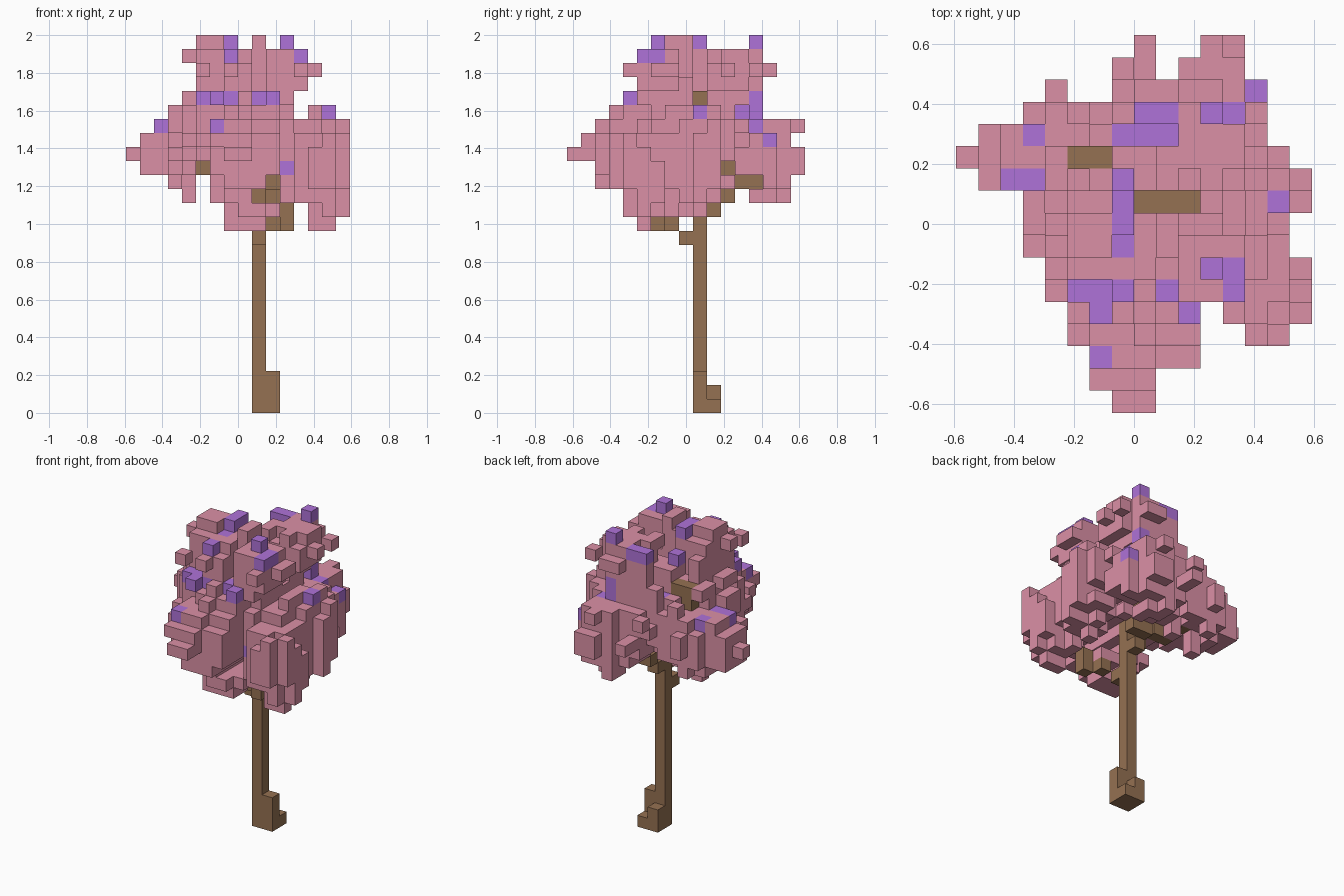
import bpy
import bmesh
import random
from mathutils import Vector

random.seed(4)
cube = bpy.data.objects.get("Cube")
if cube:
    bpy.data.objects.remove(cube, do_unlink=True)

SIZE = 2 / 27                      # edge length of one block
CENTRE = Vector((8, 8.5, 0))       # grid point that sits on the origin


def make_material(name, red, green, blue):
    material = bpy.data.materials.new(name)
    material.use_nodes = True
    colour = (red, green, blue, 1)
    material.diffuse_color = colour
    shader = material.node_tree.nodes["Principled BSDF"]
    shader.inputs["Base Color"].default_value = colour
    shader.inputs["Roughness"].default_value = 0.9
    return material


pink = make_material("pink_leaves", 0.71, 0.28, 0.38)
purple = make_material("purple_blossom", 0.43, 0.17, 0.69)
brown = make_material("brown_bark", 0.3, 0.165, 0.085)


def box(start, end):
    """All grid cells between two corner cells."""
    ranges = [range(min(a, b), max(a, b) + 1) for a, b in zip(start, end)]
    return {(i, j, k) for i in ranges[0] for j in ranges[1] for k in ranges[2]}


def spans(*ends):
    """Cells covered by pairs of first and last index."""
    return {n for a, b in zip(ends[::2], ends[1::2]) for n in range(a, b + 1)}


# Trunk with a stepped foot
trunk = box((9, 9, 0), (9, 9, 14))
trunk |= box((10, 9, 0), (10, 9, 2)) | box((9, 10, 0), (9, 10, 1)) | {(10, 10, 0)}

# Branches: front, back, left and the two upper twigs
front_branch = {(9, 8, 12), (10, 7, 13), (11, 6, 13), (11, 6, 14)}
back_branch = {(9, 10, 14), (9, 11, 15), (10, 11, 15), (10, 11, 17)}
back_branch |= box((10, 12, 16), (10, 13, 16))
left_branch = {(8, 9, 15), (7, 10, 16), (6, 10, 16), (5, 11, 17)}
left_branch |= box((5, 11, 18), (5, 11, 22)) | {(6, 11, 22)}
leader = box((9, 9, 15), (9, 9, 22)) | box((8, 9, 22), (10, 9, 22))
branches = front_branch | back_branch | left_branch | leader
wood = trunk | branches

# Canopy limits: width and depth by layer, and plan by row
LOW = 13
width = [spans(*row) for row in (
    (7, 11, 13, 14), (7, 11, 13, 15), (4, 4, 6, 15), (3, 4, 6, 15), (1, 15),
    (0, 15), (1, 15), (2, 15), (3, 11, 13, 14), (4, 11), (5, 12), (5, 13), (4, 12))]
depth = [spans(*row) for row in (
    (5, 7), (4, 10), (4, 11, 13, 15), (2, 15), (2, 16), (0, 16), (1, 15),
    (2, 16), (3, 13), (4, 13), (5, 13), (4, 14), (5, 13))]
plan = [spans(*row) for row in (
    (7, 8), (6, 8), (6, 10), (5, 10, 13, 14), (5, 10, 12, 15), (4, 15), (4, 15),
    (3, 14), (3, 14), (3, 15), (1, 15), (0, 14), (1, 13), (3, 13),
    (4, 4, 7, 13), (7, 8, 10, 12), (8, 8, 11, 12))]

allowed = {(i, j, k + LOW)
           for k in range(len(width)) for i in width[k] for j in depth[k]
           if i in plan[j]}

# Gaps that leave the branches bare in places
for i, j, k in leader | left_branch:
    if k == 22:
        allowed -= box((i, j, k), (i, j, 26))
for i, j, k in back_branch:
    allowed -= box((i, j, k), (15, j, k))
    if i == 10 and k < 17 or k == 15:
        allowed -= box((i, 0, k), (i, j, k))
for i, j, k in front_branch | {(5, 11, 17)}:
    allowed -= box((i, 0, k), (i, j, k))
    if k == LOW:
        allowed -= box((i, j, k), (15, j, k))
allowed -= box((10, 9, 22), (15, 9, 22))
allowed -= wood

# Leaf clusters: centre and radii
clusters = [(Vector(c), r) for c, r in (
    ((8.5, 9, 19.5), (5.7, 5.7, 3.7)),  # middle
    ((6.5, 7, 23), (3.2, 3.3, 4)),      # crown, left
    ((10.5, 12, 23), (3, 2.8, 3.7)),    # crown, back
    ((11.3, 6, 23.5), (2, 2, 3)),       # crown, right
    ((3, 11, 18.3), (3.6, 3, 2.6)),     # left side
    ((13, 5, 16.6), (2.9, 2.9, 3.1)),   # right side
    ((13.3, 9, 18), (2.5, 3, 3.7)),     # right middle
    ((11, 14, 18), (3.4, 3.3, 3.3)),    # back
    ((8, 3.2, 18), (3.2, 3.3, 3)),      # front
    ((8.5, 5.5, 15.5), (3, 2.5, 3)))]   # low front


def reach(cell):
    """Relative distance to the nearest cluster; below one is inside."""
    return min(sum(((a - b) / r) ** 2 for a, b, r in zip(cell, c, radii)) ** 0.5
               for c, radii in clusters)


leaves = {c for c in sorted(allowed) if reach(c) < 1 + random.uniform(-0.2, 0.17)}

# Highest tufts, each with leaves below
crown_pink = box((5, 7, 26), (6, 8, 26)) | box((9, 7, 26), (9, 8, 26))
crown_purple = box((7, 8, 26), (7, 9, 26)) | {(11, 6, 26), (11, 13, 26)}
leaves |= crown_pink | crown_purple
for i, j, k in crown_pink | crown_purple:
    leaves |= box((i, j, 23), (i, j, 25))
blossoms = set(crown_purple)


def add_blossom(cell, open_side):
    """Place a blossom and clear the leaves between it and the open side."""
    global leaves, allowed
    hidden = box(cell, open_side) - {cell}
    leaves = (leaves - hidden) | {cell}
    allowed -= hidden
    blossoms.add(cell)


# Blossoms open to the sky
for i, j, k in ((12, 6, 25), (12, 5, 25), (7, 5, 25), (7, 7, 25), (8, 13, 25),
                (9, 13, 25), (10, 4, 22), (6, 4, 22), (5, 5, 22), (6, 5, 22),
                (9, 5, 22), (7, 12, 21), (8, 12, 21), (9, 12, 21), (14, 9, 21),
                (13, 14, 19), (2, 10, 20), (3, 10, 20), (6, 2, 20), (12, 13, 20)):
    add_blossom((i, j, k), (i, j, 26))

# Blossoms open to the front, then to the right
for i, j, k in ((7, 5, 22), (11, 5, 17), (14, 9, 21)):
    add_blossom((i, j, k), (i, 0, k))
for i, j, k in ((11, 13, 22), (11, 13, 21), (12, 13, 20), (9, 12, 21)):
    add_blossom((i, j, k), (15, j, k))

# Stray leaves that fill out the outline on each axis
for drop in range(3):
    def flat(cell):
        return cell[:drop] + cell[drop + 1:]
    covered = {flat(c) for c in leaves | wood}
    for cell in sorted(allowed, key=lambda c: (reach(c), c)):
        if flat(cell) not in covered:
            covered.add(flat(cell))
            leaves.add(cell)
leaves -= wood

# Blossoms on the highest leaf of a column
for i, j in ((3, 12), (7, 10)):
    blossoms.add(max(c for c in leaves if c[:2] == (i, j)))

solid = wood | leaves
AXES = [Vector(v) for v in ((1, 0, 0), (0, 1, 0), (0, 0, 1))]


def build(name, cells, materials, pick):
    """Make one mesh from the exposed sides of the cells."""
    bm = bmesh.new()
    verts = {}

    def corner(point):
        key = tuple(round(x * 2) for x in point)
        if key not in verts:
            verts[key] = bm.verts.new((point - CENTRE) * SIZE)
        return verts[key]

    for cell in sorted(cells):
        middle = Vector(cell) + Vector((0.5, 0.5, 0.5))
        for axis in range(3):
            for sign in (1, -1):
                normal = AXES[axis] * sign
                if tuple(int(a + b) for a, b in zip(cell, normal)) in solid:
                    continue
                u = AXES[(axis + 1) % 3] / 2
                v = AXES[(axis + 2) % 3] / 2 * sign
                c = middle + normal / 2
                face = bm.faces.new([corner(c + d) for d in (-u - v, u - v, u + v, v - u)])
                face.material_index = pick(cell)
    mesh = bpy.data.meshes.new(name)
    bm.to_mesh(mesh)
    bm.free()
    for material in materials:
        mesh.materials.append(material)
    bpy.context.collection.objects.link(bpy.data.objects.new(name, mesh))


build("trunk", trunk, [brown], lambda c: 0)
build("branches", branches - trunk, [brown], lambda c: 0)
build("canopy", leaves, [pink, purple], lambda c: int(c in blossoms))
